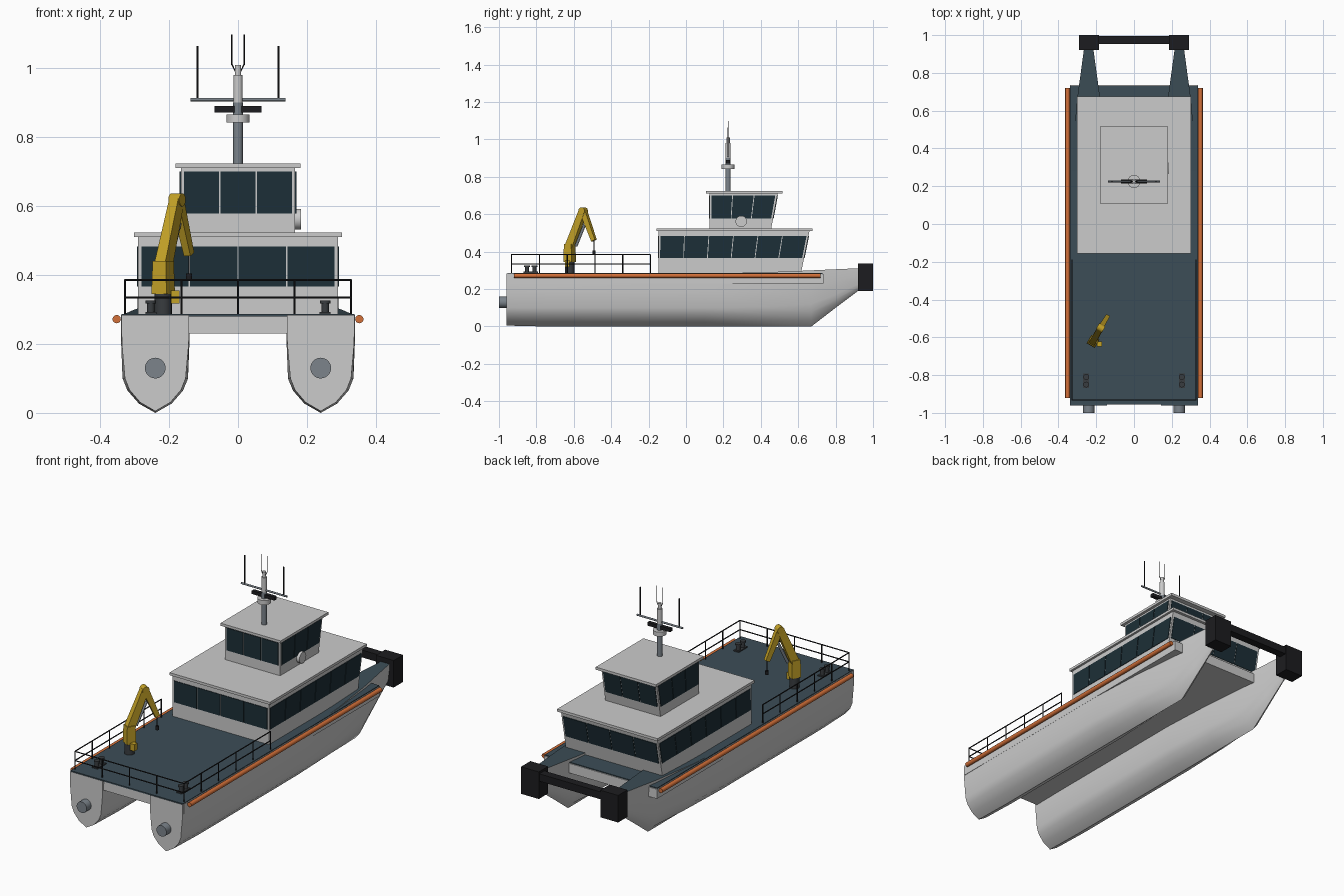
import bpy, bmesh, math
from mathutils import Vector

if "Cube" in bpy.data.objects:
    bpy.data.objects.remove(bpy.data.objects["Cube"])


def mat(name, c):
    m = bpy.data.materials.new(name)
    m.diffuse_color = (*c, 1)
    m.use_nodes = True
    m.node_tree.nodes["Principled BSDF"].inputs["Base Color"].default_value = m.diffuse_color
    return m


DECK = mat("deck_paint", (0.045, 0.075, 0.095))
GLASS = mat("glass", (0.012, 0.028, 0.038))
BLACK = mat("rubber", (0.012, 0.012, 0.014))
ORANGE = mat("orange", (0.65, 0.16, 0.04))
YELLOW = mat("yellow", (0.55, 0.36, 0.02))
STEEL = mat("steel", (0.2, 0.23, 0.26))
DARK = mat("dark_steel", (0.04, 0.045, 0.05))


def mesh_obj(name, verts, faces, m=None):
    me = bpy.data.meshes.new(name)
    me.from_pydata([tuple(v) for v in verts], [], faces)
    bm = bmesh.new()
    bm.from_mesh(me)
    bmesh.ops.recalc_face_normals(bm, faces=bm.faces)
    bm.to_mesh(me)
    bm.free()
    ob = bpy.data.objects.new(name, me)
    bpy.context.collection.objects.link(ob)
    if m:
        me.materials.append(m)
    return ob


def smooth(ob, angle=35):
    bpy.ops.object.select_all(action='DESELECT')
    ob.select_set(True)
    bpy.context.view_layer.objects.active = ob
    bpy.ops.object.shade_smooth_by_angle(angle=math.radians(angle))


BOX_FACES = [(0, 1, 2, 3), (4, 5, 6, 7), (0, 1, 5, 4), (1, 2, 6, 5), (2, 3, 7, 6), (3, 0, 4, 7)]


def box(name, x, y, z, m=None, top_y=None):
    """Box from ranges; top_y gives a raked top."""
    t = top_y or y
    v = [(x[0], y[0], z[0]), (x[1], y[0], z[0]), (x[1], y[1], z[0]), (x[0], y[1], z[0]),
         (x[0], t[0], z[1]), (x[1], t[0], z[1]), (x[1], t[1], z[1]), (x[0], t[1], z[1])]
    return mesh_obj(name, v, BOX_FACES, m)


def tube(name, a, b, r, m=None, r2=None, n=20):
    a, b = Vector(a), Vector(b)
    q = (b - a).to_track_quat('Z', 'Y')
    v = []
    for p, rad in ((a, r), (b, r if r2 is None else r2)):
        v += [p + q @ Vector((rad * math.cos(2 * math.pi * i / n), rad * math.sin(2 * math.pi * i / n), 0))
              for i in range(n)]
    f = [(i, (i + 1) % n, n + (i + 1) % n, n + i) for i in range(n)]
    f += [tuple(range(n)), tuple(range(n, 2 * n))]
    ob = mesh_obj(name, v, f, m)
    smooth(ob)
    return ob


def beam(name, a, b, w1, w2, m):
    """Tapered square arm; w = (width, depth) at each end."""
    a, b = Vector(a), Vector(b)
    d = (b - a).normalized()
    side = Vector((0.866, -0.5, 0))
    up = d.cross(side).normalized()
    v = []
    for p, w in ((a, w1), (b, w2)):
        v += [p + side * sx * w[0] / 2 + up * sy * w[1] / 2 for sx, sy in ((-1, -1), (1, -1), (1, 1), (-1, 1))]
    return mesh_obj(name, v, BOX_FACES, m)


# Twin hulls lofted through stations: y, keel z, chine z, top half width, chine half width, top z
stations = [(-0.96, 0.005, 0.10, 0.098, 0.088, 0.284), (-0.75, 0, 0.10, 0.10, 0.095, 0.284),
            (0.1, 0, 0.10, 0.10, 0.095, 0.284), (0.4, 0, 0.105, 0.085, 0.078, 0.289),
            (0.67, 0, 0.12, 0.06, 0.05, 0.30), (0.80, 0.10, 0.17, 0.042, 0.033, 0.306),
            (0.94, 0.205, 0.235, 0.023, 0.017, 0.312)]
for s, side in ((-1, "left"), (1, "right")):
    v, f = [], []
    for y, zk, zc, wt, wc, zt in stations:
        half = [(wt, zt), (wt * 0.99, zc + (zt - zc) * 0.55), (wc, zc),
                (wc * 0.85, zk + (zc - zk) * 0.65), (wc * 0.5, zk + (zc - zk) * 0.27)]
        ring = half + [(0, zk)] + [(-x, z) for x, z in reversed(half)]
        v += [(s * 0.24 + x, y, z) for x, z in ring]
    n, k = 11, len(stations)
    f = [(i * n + j, i * n + (j + 1) % n, (i + 1) * n + (j + 1) % n, (i + 1) * n + j)
         for i in range(k - 1) for j in range(n)]
    f += [tuple(range(n)), tuple(range((k - 1) * n, k * n))]
    hull = mesh_obj(side + "_hull", v, f)
    hull.data.materials.append(mat("hull_grey", (0.6, 0.6, 0.6)))
    hull.data.materials.append(DECK)
    for p in hull.data.polygons:
        p.material_index = 1 if p.normal.z > 0.9 else 0
    smooth(hull, 40)
    # Fittings repeated on each side
    tube(side + "_water_jet", (s * 0.24, -1.0, 0.13), (s * 0.24, -0.95, 0.13), 0.03, STEEL, n=28)
    tube(side + "_side_fender", (s * 0.352, -0.92, 0.272), (s * 0.352, 0.72, 0.272), 0.012, ORANGE)
    box(side + "_bow_fender", sorted((s * 0.185, s * 0.292)), (0.92, 1.0), (0.19, 0.337), BLACK)
    box(side + "_bollard_base", (s * 0.253 - 0.016, s * 0.253 + 0.016), (-0.868, -0.792), (0.285, 0.293), DARK)
    for i, y in enumerate((-0.85, -0.81)):
        tube(f"{side}_bollard_{i}", (s * 0.253, y, 0.29), (s * 0.253, y, 0.318), 0.011, DARK)
        tube(f"{side}_bollard_cap_{i}", (s * 0.253, y, 0.318), (s * 0.253, y, 0.326), 0.015, DARK)

# Bridge deck and bow bar
box("bridge_deck", (-0.34, 0.34), (-0.95, 0.735), (0.23, 0.282))
box("deck_surface", (-0.338, 0.338), (-0.955, 0.73), (0.28, 0.287), DECK)
box("bow_bar", (-0.29, 0.29), (0.952, 0.995), (0.285, 0.325), BLACK)


def panes(name, a, b, c, d, count, t0, t1, gap=0.004, edge=0.008):
    """Row of glass panes on wall a-b (bottom) c-d (top, above a and b)."""
    a, b, c, d = map(Vector, (a, b, c, d))
    nrm = (b - a).cross(c - a).normalized()
    L = (b - a).length
    v, f = [], []

    def pt(u, t):
        return (a.lerp(b, u)).lerp(c.lerp(d, u), t)
    for i in range(count):
        u0 = (edge + i * (L - 2 * edge) / count + gap / 2) / L
        u1 = (edge + (i + 1) * (L - 2 * edge) / count - gap / 2) / L
        quad = [pt(u0, t0), pt(u1, t0), pt(u1, t1), pt(u0, t1)]
        k = len(v)
        v += [p - nrm * 0.003 for p in quad] + [p + nrm * 0.003 for p in quad]
        f += [tuple(k + j for j in q) for q in BOX_FACES]
    mesh_obj(name, v, f, GLASS)


def house(name, w, y0, yb, yt, z0, z1, roof_x, roof_y, wz, nback, nside, nfront):
    """Cabin with raked forward wall, flat roof and window bands."""
    box(name + "_walls", (-w, w), (y0, yb), (z0, z1), None, (y0, yt))
    box(name + "_roof", (-roof_x, roof_x), roof_y, (z1, z1 + 0.014))
    t0, t1 = [(z - z0) / (z1 - z0) for z in wz]
    A, B, C, D = (-w, y0), (w, y0), (w, yb), (-w, yb)
    E, F = (w, yt), (-w, yt)
    panes(name + "_aft_windows", (*A, z0), (*B, z0), (*A, z1), (*B, z1), nback, t0, t1)
    panes(name + "_right_windows", (*B, z0), (*C, z0), (*B, z1), (*E, z1), nside, t0, t1)
    panes(name + "_forward_windows", (*C, z0), (*D, z0), (*E, z1), (*F, z1), nfront, t0, t1)
    panes(name + "_left_windows", (*D, z0), (*A, z0), (*F, z1), (*A, z1), nside, t0, t1)


house("cabin", 0.29, -0.148, 0.615, 0.66, 0.285, 0.51, 0.302, (-0.157, 0.675), (0.367, 0.483), 4, 6, 4)
house("wheelhouse", 0.166, 0.125, 0.455, 0.49, 0.52, 0.71, 0.181, (0.108, 0.517), (0.578, 0.7), 3, 3, 3)
tube("searchlight", (0.16, 0.295, 0.562), (0.183, 0.295, 0.562), 0.03, n=28)

# Mast with radar and aerials
Y = 0.225
tube("mast", (0, Y, 0.72), (0, Y, 0.90), 0.014, STEEL)
tube("mast_upper", (0, Y, 0.90), (0, Y, 0.98), 0.0135)
tube("mast_light", (0, Y, 0.98), (0, Y, 1.01), 0.009)
tube("radar_drum", (0, Y, 0.842), (0, Y, 0.866), 0.034, n=28)
box("radar_scanner", (-0.068, 0.068), (Y - 0.01, Y + 0.01), (0.872, 0.89), BLACK)
tube("mast_yard", (-0.138, Y, 0.909), (0.138, Y, 0.909), 0.005, STEEL, n=12)
for s in (-1, 1):
    tube("whip_aerial", (s * 0.117, Y, 0.91), (s * 0.117, Y, 1.065), 0.003, BLACK, n=8)
    tube("thin_aerial", (s * 0.018, Y, 1.01), (s * 0.018, Y, 1.098), 0.0017, BLACK, n=8)
    tube("aerial_bracket", (0, Y, 0.975), (s * 0.018, Y, 1.012), 0.0017, BLACK, n=8)

# Deck crane
cx, cy = -0.217, -0.622
tube("crane_pedestal", (cx, cy, 0.285), (cx, cy, 0.35), 0.025, DARK)
base, elbow, tip = (cx, cy, 0.425), (-0.177, -0.55, 0.62), (-0.142, -0.492, 0.46)
beam("crane_body", (cx, cy, 0.345), (cx, cy, 0.44), (0.05, 0.05), (0.045, 0.045), YELLOW)
beam("crane_boom", base, elbow, (0.036, 0.045), (0.03, 0.036), YELLOW)
beam("crane_jib", elbow, tip, (0.027, 0.034), (0.022, 0.024), YELLOW)
tube("crane_elbow_pin", (-0.193, -0.541, 0.618), (-0.161, -0.559, 0.618), 0.019, YELLOW)
tube("crane_ram", (-0.2, -0.588, 0.43), (-0.172, -0.54, 0.55), 0.008, STEEL)
box("crane_controls", (-0.195, -0.17), (-0.648, -0.622), (0.318, 0.355), YELLOW)
tube("crane_wire", tip, (-0.142, -0.492, 0.4), 0.002, BLACK, n=8)
tube("crane_hook", (-0.142, -0.492, 0.385), (-0.142, -0.492, 0.405), 0.009, BLACK, n=12)

# Guard rail around the aft deck
X, Y0, Y1 = 0.328, -0.932, -0.19
for z in (0.335, 0.385):
    tube("stern_rail", (-X, Y0, z), (X, Y0, z), 0.003, BLACK, n=8)
    for s in (-1, 1):
        tube("side_rail", (s * X, Y0, z), (s * X, Y1, z), 0.003, BLACK, n=8)
posts = [(X * i / 2, Y0) for i in range(-2, 3)]
posts += [(s * X, Y0 + (Y1 - Y0) * i / 5) for s in (-1, 1) for i in range(1, 6)]
for x, y in posts:
    tube("rail_post", (x, y, 0.285), (x, y, 0.385), 0.003, BLACK, n=8)
